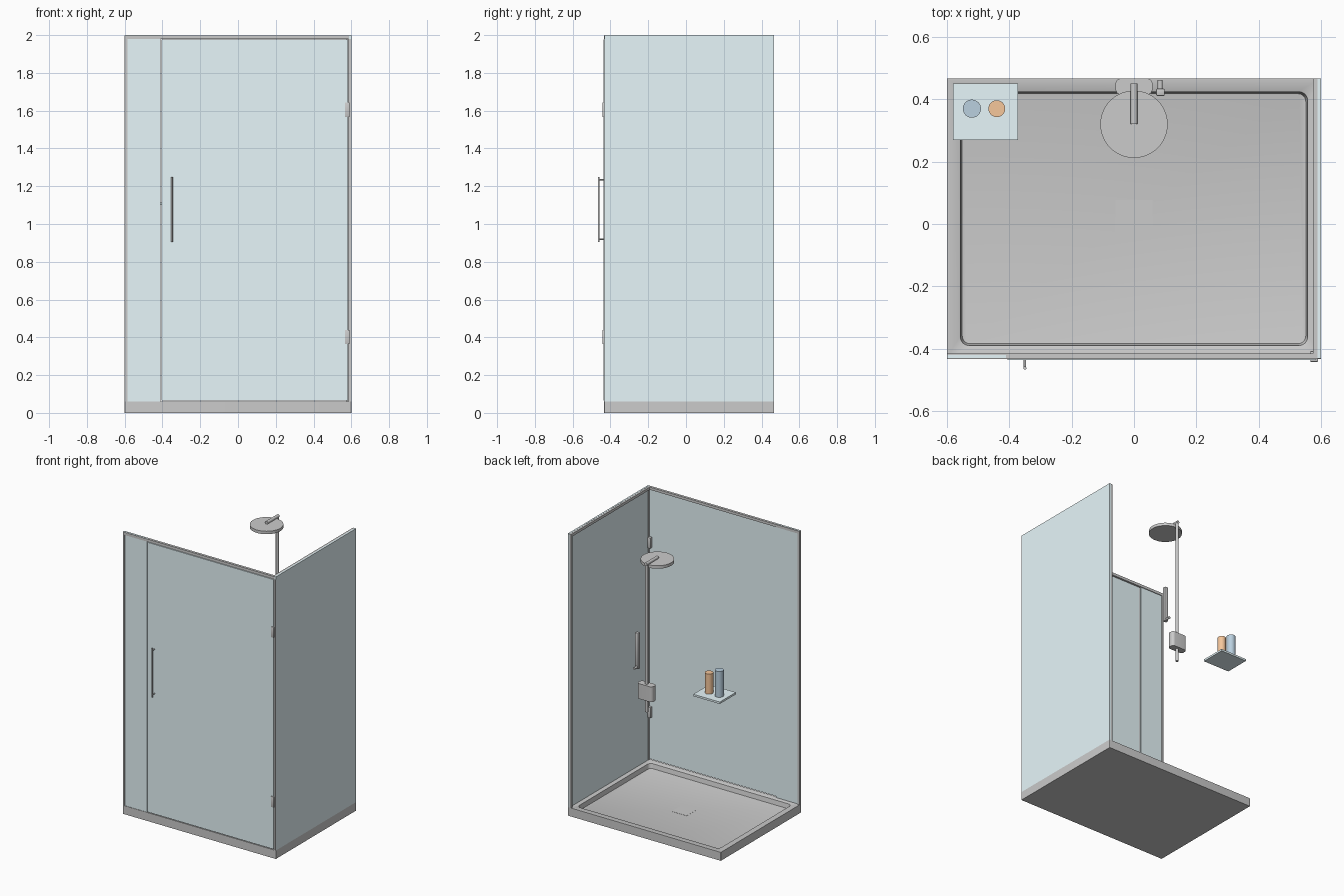
import bpy, bmesh, math
from mathutils import Vector

if "Cube" in bpy.data.objects:
    bpy.data.objects.remove(bpy.data.objects["Cube"])


def material(name, color):
    m = bpy.data.materials.new(name)
    m.diffuse_color = (*color, 1)
    m.use_nodes = True
    m.node_tree.nodes["Principled BSDF"].inputs["Base Color"].default_value = m.diffuse_color
    return m


GLASS = material("pale_glass", (0.8, 0.93, 0.96))
BLUE = material("blue_grey", (0.49, 0.63, 0.74))
ORANGE = material("orange", (0.92, 0.57, 0.33))


def finish(name, bm, mat=None, smooth=False):
    bmesh.ops.recalc_face_normals(bm, faces=bm.faces)
    me = bpy.data.meshes.new(name)
    bm.to_mesh(me)
    bm.free()
    ob = bpy.data.objects.new(name, me)
    bpy.context.collection.objects.link(ob)
    if mat:
        me.materials.append(mat)
    if smooth:
        bpy.ops.object.select_all(action='DESELECT')
        ob.select_set(True)
        bpy.context.view_layer.objects.active = ob
        bpy.ops.object.shade_smooth_by_angle(angle=math.radians(35))
    return ob


def box(name, x, y, z, mat=None, bevel=0):
    bm = bmesh.new()
    bmesh.ops.create_cube(bm, size=1)
    for v in bm.verts:
        v.co = Vector([(r[0] + r[1]) / 2 + c * (r[1] - r[0])
                       for r, c in zip((x, y, z), v.co)])
    if bevel:
        bmesh.ops.bevel(bm, geom=bm.edges[:], offset=bevel, segments=2,
                        profile=0.5, affect='EDGES')
    return finish(name, bm, mat, bool(bevel))


def rod(name, a, b, r, mat=None, sides=32):
    a, b = Vector(a), Vector(b)
    bm = bmesh.new()
    bmesh.ops.create_cone(bm, cap_ends=True, segments=sides, radius1=r,
                          radius2=r, depth=(b - a).length)
    rot = (b - a).to_track_quat('Z', 'Y')
    for v in bm.verts:
        v.co = rot @ v.co + (a + b) / 2
    return finish(name, bm, mat, True)


def loft(name, cx, cy, rings, seg=8):
    """Stack rounded rectangles (half width, half depth, radius, z), capped."""
    bm = bmesh.new()
    loops = []
    for hx, hy, r, z in rings:
        loop = []
        for k, (sx, sy) in enumerate(((1, 1), (-1, 1), (-1, -1), (1, -1))):
            for i in range(seg + 1):
                t = (k + i / seg) * math.pi / 2
                loop.append(bm.verts.new((cx + sx * (hx - r) + r * math.cos(t),
                                          cy + sy * (hy - r) + r * math.sin(t), z)))
        loops.append(loop)
    for p, q in zip(loops, loops[1:]):
        for i in range(len(p)):
            j = (i + 1) % len(p)
            bm.faces.new((p[i], p[j], q[j], q[i]))
    bm.faces.new(loops[0][::-1])
    bm.faces.new(loops[-1])
    return finish(name, bm, None, True)


CY = 0.017

# Tray with a shallow recess and a drain cover
loft("shower_tray", 0, CY, [
    (0.6, 0.45, 0.002, 0), (0.6, 0.45, 0.002, 0.06),
    (0.56, 0.41, 0.03, 0.06), (0.557, 0.407, 0.028, 0.058),
    (0.551, 0.401, 0.025, 0.026), (0.548, 0.398, 0.023, 0.025)])
box("drain_cover", (-0.06, 0.06), (CY - 0.06, CY + 0.06), (0.02, 0.026))

# Glass panels and door
box("fixed_panel", (-0.599, -0.411), (-0.430, -0.420), (0.06, 2.0), GLASS)
box("side_panel", (0.588, 0.6), (-0.432, 0.467), (0.06, 2.0), GLASS)
box("door", (-0.406, 0.583), (-0.436, -0.426), (0.066, 1.978), GLASS)

# Slim frame
box("front_top_rail", (-0.6, 0.588), (-0.433, -0.415), (1.98, 1.999))
box("side_top_rail", (0.575, 0.588), (-0.415, 0.467), (1.98, 1.999))
box("left_post", (-0.6, -0.586), (-0.433, -0.415), (0.06, 1.98))
box("corner_post", (0.585, 0.599), (-0.433, -0.415), (0.06, 1.98))
box("rear_post", (0.575, 0.588), (0.453, 0.467), (0.06, 1.98))

# Hinges clamp both sides of the door
for i, z in enumerate((0.4025, 1.605)):
    box(f"hinge_{i}", (0.566, 0.59), (-0.442, -0.408),
        (z - 0.0375, z + 0.0375), bevel=0.001)

# Door handle
rod("handle_bar", (-0.35, -0.462, 0.905), (-0.35, -0.462, 1.25), 0.005)
for i, z in enumerate((0.92, 1.235)):
    rod(f"handle_standoff_{i}", (-0.35, -0.462, z), (-0.35, -0.43, z), 0.004)

# Rain shower: riser, arm, head, valve
rod("riser_pipe", (0, 0.44, 0.887), (0, 0.44, 1.937), 0.01)
rod("shower_arm", (0, 0.45, 1.936), (0, 0.32, 1.936), 0.011)
rod("rain_head", (0, 0.32, 1.905), (0, 0.32, 1.926), 0.108, sides=64)
loft("valve_body", 0, 0.441, [(0.06, 0.026, 0.02, 0.977),
                              (0.06, 0.026, 0.02, 1.085)])

# Hand shower and its bracket
box("hand_shower", (0.071, 0.098), (0.411, 0.434), (1.165, 1.42), bevel=0.003)
rod("hand_shower_bracket", (0.084, 0.42, 1.178), (0.084, 0.462, 1.178), 0.008)

# Corner shelf with two bottles
box("shelf", (-0.58, -0.372), (0.27, 0.45), (1.10, 1.114), GLASS)
rod("blue_bottle", (-0.52, 0.37, 1.114), (-0.52, 0.37, 1.297), 0.029, BLUE)
rod("orange_bottle", (-0.44, 0.37, 1.114), (-0.44, 0.37, 1.257), 0.027, ORANGE)
